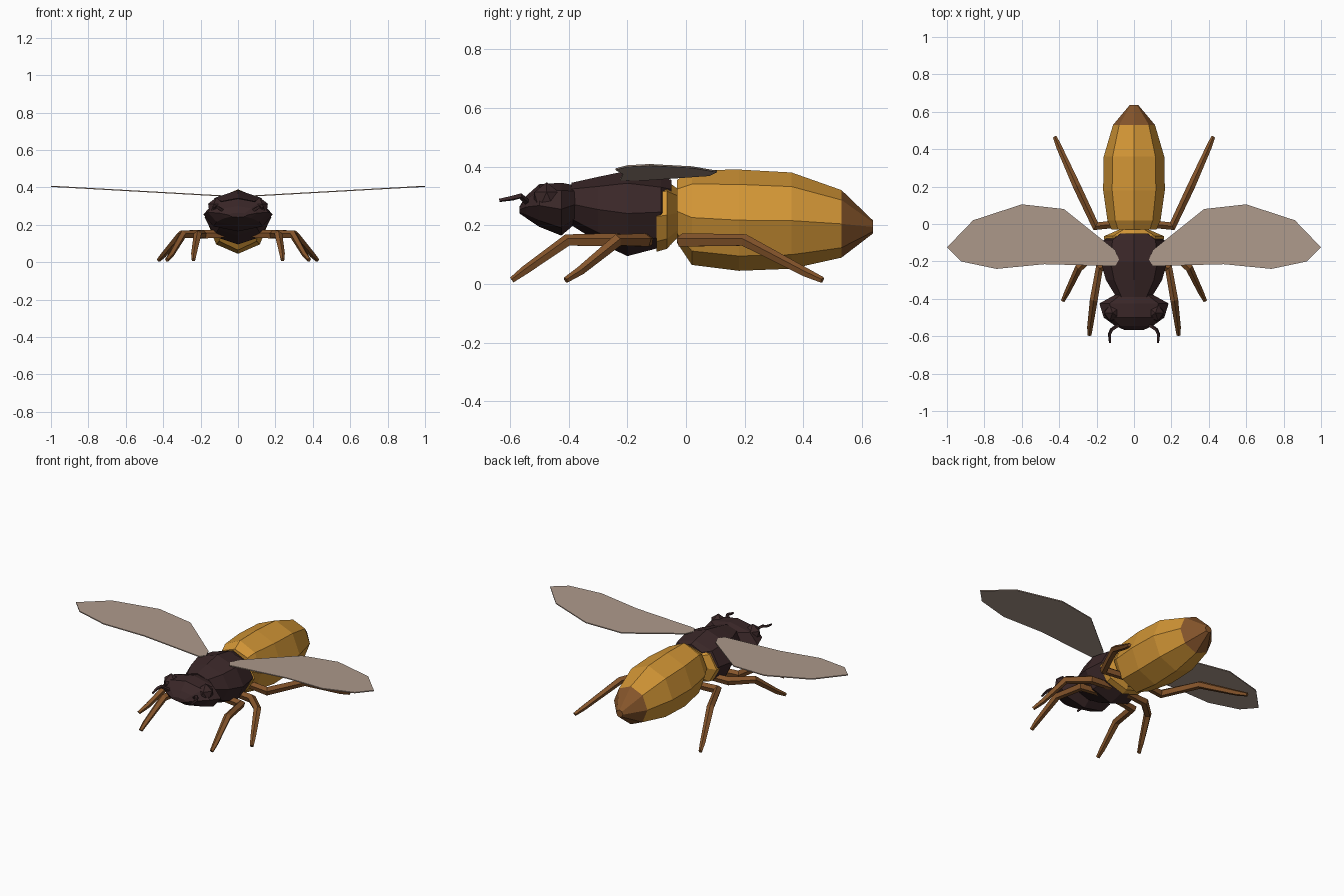
import bpy, bmesh, math
from mathutils import Vector, Matrix

if "Cube" in bpy.data.objects:
    bpy.data.objects.remove(bpy.data.objects["Cube"])


def material(name, rgb):
    m = bpy.data.materials.new(name)
    m.diffuse_color = (*rgb, 1)
    m.use_nodes = True
    m.node_tree.nodes["Principled BSDF"].inputs["Base Color"].default_value = m.diffuse_color
    return m


DARK = material("dark maroon", (0.042, 0.02, 0.021))
AMBER = material("amber", (0.64, 0.30, 0.036))
BROWN = material("brown", (0.235, 0.09, 0.024))
WING = material("taupe wing", (0.42, 0.32, 0.26))


def finish(bm, name, mats, mirror=False):
    bmesh.ops.recalc_face_normals(bm, faces=bm.faces[:])
    me = bpy.data.meshes.new(name)
    bm.to_mesh(me)
    bm.free()
    ob = bpy.data.objects.new(name, me)
    bpy.context.collection.objects.link(ob)
    for m in mats:
        me.materials.append(m)
    if mirror:
        ob.modifiers.new("Mirror", 'MIRROR').use_clip = False
    return ob


def skin(bm, rings):
    """Bridge a list of vertex rings and cap both ends."""
    n = len(rings[0])
    for a, b in zip(rings, rings[1:]):
        for i in range(n):
            j = (i + 1) % n
            bm.faces.new((a[i], a[j], b[j], b[i]))
    bm.faces.new(rings[0])
    bm.faces.new(rings[-1])


def body(name, sections, mats):
    """Eight-sided loft along y; each section is (y, bottom, top, half width)."""
    bm = bmesh.new()
    rings = []
    for y, lo, hi, w in sections:
        ring = []
        for i in range(8):
            a = i * math.pi / 4
            ring.append(bm.verts.new((w * math.sin(a), y,
                                      (lo + hi) / 2 + (hi - lo) / 2 * math.cos(a))))
        rings.append(ring)
    skin(bm, rings)
    return finish(bm, name, mats)


def tube(name, path, radii, mat, n=5):
    """Tapered tube along a path, mirrored to the other side."""
    bm = bmesh.new()
    pts = [Vector(p) for p in path]
    rings = []
    for k, p in enumerate(pts):
        d = Vector((0, 0, 0))
        if k > 0:
            d += (p - pts[k - 1]).normalized()
        if k < len(pts) - 1:
            d += (pts[k + 1] - p).normalized()
        d.normalize()
        u = d.cross(Vector((0, 0, 1))).normalized()
        v = u.cross(d)
        rings.append([bm.verts.new(p + radii[k] * (u * math.cos(t) + v * math.sin(t)))
                      for t in [2 * math.pi * (i + 0.25) / n for i in range(n)]])
    skin(bm, rings)
    return finish(bm, name, [mat], True)


# Abdomen with brown tip
abdomen = body("abdomen", [
    (-0.03, 0.14, 0.355, 0.12), (0.02, 0.065, 0.388, 0.142), (0.18, 0.045, 0.39, 0.165),
    (0.36, 0.052, 0.38, 0.162), (0.53, 0.09, 0.32, 0.112), (0.637, 0.172, 0.217, 0.022)],
    [AMBER, BROWN])
for f in abdomen.data.polygons:
    f.material_index = int(f.center.y > 0.54)

# Amber waist behind the thorax
body("waist", [(-0.10, 0.11, 0.35, 0.158), (-0.065, 0.12, 0.35, 0.16),
               (-0.028, 0.16, 0.325, 0.075)], [AMBER])

# Thorax
body("thorax", [(-0.39, 0.20, 0.345, 0.095), (-0.30, 0.143, 0.365, 0.15),
                (-0.20, 0.095, 0.386, 0.178), (-0.085, 0.125, 0.365, 0.162),
                (-0.05, 0.135, 0.355, 0.10)], [DARK])

# Head
body("head", [(-0.372, 0.21, 0.335, 0.09), (-0.425, 0.165, 0.345, 0.185),
              (-0.50, 0.195, 0.34, 0.162), (-0.545, 0.225, 0.30, 0.10),
              (-0.567, 0.24, 0.265, 0.05)], [DARK])

# Eyes
bm = bmesh.new()
bmesh.ops.create_icosphere(bm, subdivisions=1, radius=1, matrix=Matrix.Translation(
    (0.115, -0.475, 0.285)) @ Matrix.Diagonal((0.05, 0.05, 0.062, 1)))
finish(bm, "eyes", [DARK], True)

# Antennae
tube("antennae", [(0.07, -0.53, 0.27), (0.12, -0.565, 0.30), (0.132, -0.59, 0.293),
                  (0.128, -0.636, 0.285)], [0.011, 0.01, 0.009, 0.006], DARK, 4)

# Legs: coxa, hip, knee, shin and foot
legs = {
    "front_legs": [(0.06, -0.22, 0.15), (0.185, -0.235, 0.148), (0.215, -0.405, 0.148),
                   (0.235, -0.55, 0.045), (0.238, -0.593, 0.013)],
    "middle_legs": [(0.06, -0.13, 0.15), (0.19, -0.14, 0.148), (0.295, -0.235, 0.148),
                    (0.355, -0.36, 0.045), (0.38, -0.41, 0.013)],
    "rear_legs": [(0.05, 0.005, 0.15), (0.205, -0.012, 0.148), (0.305, 0.20, 0.148),
                  (0.40, 0.41, 0.038), (0.423, 0.465, 0.013)],
}
for name, path in legs.items():
    tube(name, path, [0.022, 0.025, 0.022, 0.016, 0.011], BROWN)

# Wings: thin outline rising towards the tips
outline = [(0.08, -0.19), (0.10, -0.14), (0.375, 0.08), (0.60, 0.105), (0.86, 0.02),
           (1.0, -0.125), (0.925, -0.20), (0.735, -0.24), (0.48, -0.215), (0.10, -0.225)]
bm = bmesh.new()
lower, upper = ([bm.verts.new((x, y, 0.347 + 0.056 * x + t)) for x, y in outline]
                for t in (0, 0.006))
skin(bm, [lower, upper])
finish(bm, "wings", [WING], True)
